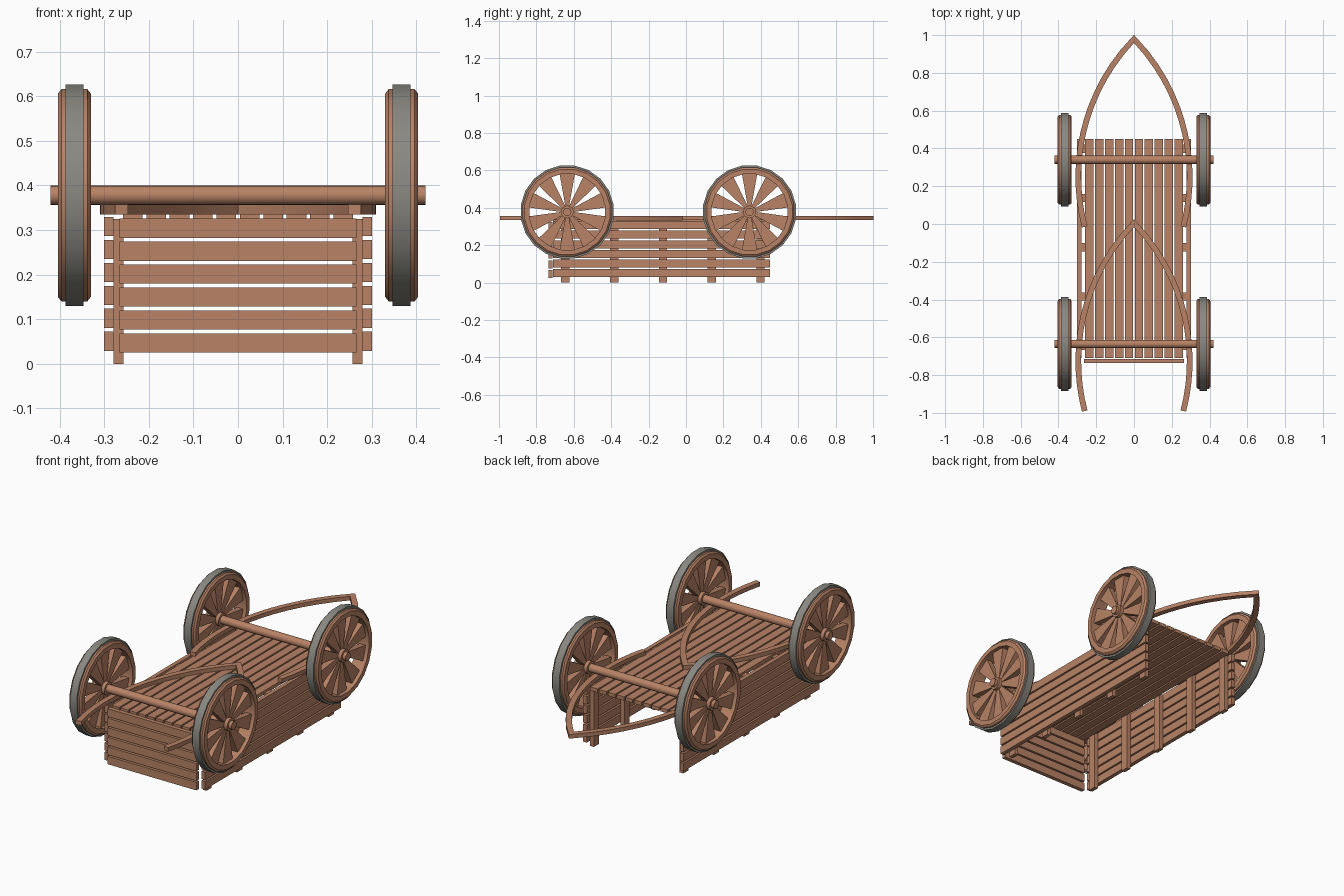
import bpy, bmesh, math
from mathutils import Vector, Matrix

cube = bpy.data.objects.get("Cube")
if cube:
    bpy.data.objects.remove(cube, do_unlink=True)


def material(name, rgb):
    m = bpy.data.materials.new(name)
    m.use_nodes = True
    m.diffuse_color = (*rgb, 1)
    m.node_tree.nodes["Principled BSDF"].inputs["Base Color"].default_value = (*rgb, 1)
    return m


WOOD = material("warm wood", (0.48, 0.225, 0.132))
IRON = material("grey tyre", (0.25, 0.245, 0.22))


def finish(bm, name, mat, smooth=False):
    bmesh.ops.recalc_face_normals(bm, faces=bm.faces)
    mesh = bpy.data.meshes.new(name)
    bm.to_mesh(mesh)
    bm.free()
    mesh.materials.append(mat)
    ob = bpy.data.objects.new(name, mesh)
    bpy.context.collection.objects.link(ob)
    if smooth:
        bpy.ops.object.select_all(action="DESELECT")
        ob.select_set(True)
        bpy.context.view_layer.objects.active = ob
        bpy.ops.object.shade_smooth_by_angle(angle=math.radians(35))
    return ob


def box(name, lo, hi):
    lo, hi = Vector(lo), Vector(hi)
    bm = bmesh.new()
    place = Matrix.Translation((lo + hi) / 2) @ Matrix.Diagonal((*(hi - lo), 1))
    bmesh.ops.create_cube(bm, size=1, matrix=place)
    return finish(bm, name, WOOD)


def revolve(bm, profile, centre, sides):
    """Spin a closed (x, radius) profile around the x axis."""
    rings = []
    for i in range(sides):
        a = math.tau * (i + 0.5) / sides
        rings.append([bm.verts.new(centre + Vector((x, r * math.cos(a), r * math.sin(a))))
                      for x, r in profile])
    n = len(profile)
    for i in range(sides):
        p, q = rings[i], rings[(i + 1) % sides]
        for j in range(n):
            k = (j + 1) % n
            bm.faces.new((p[j], p[k], q[k], q[j]))


def rod(name, centre, radius, half, sides=16):
    bm = bmesh.new()
    turn = Matrix.Translation(centre) @ Matrix.Rotation(math.pi / 2, 4, "Y")
    bmesh.ops.create_cone(bm, cap_ends=True, segments=sides, radius1=radius,
                          radius2=radius, depth=2 * half, matrix=turn)
    return finish(bm, name, WOOD, True)


def wheel(label, centre):
    # Chamfered wooden rim
    bm = bmesh.new()
    revolve(bm, [(-0.037, 0.205), (-0.037, 0.231), (-0.029, 0.241),
                 (0.029, 0.241), (0.037, 0.231), (0.037, 0.205)], centre, 20)
    finish(bm, label + "_rim", WOOD, True)
    # Tyre band
    bm = bmesh.new()
    revolve(bm, [(-0.02, 0.236), (-0.02, 0.251), (0.02, 0.251), (0.02, 0.236)], centre, 20)
    finish(bm, label + "_tyre", IRON, True)
    # Flared spokes
    bm = bmesh.new()
    count = 10
    for i in range(count):
        a = math.tau * i / count
        out = Vector((0, math.sin(a), math.cos(a)))
        side = Vector((0, math.cos(a), -math.sin(a)))
        rows = []
        for x in (-0.017, 0.017):
            rows.append([bm.verts.new(centre + Vector((x, 0, 0)) + out * r + side * w)
                         for r, w in ((0.025, -0.009), (0.21, -0.042),
                                      (0.21, 0.042), (0.025, 0.009))])
        bm.faces.new(rows[0])
        bm.faces.new(rows[1])
        for j in range(4):
            k = (j + 1) % 4
            bm.faces.new((rows[0][j], rows[0][k], rows[1][k], rows[1][j]))
    finish(bm, label + "_spokes", WOOD)
    rod(label + "_hub", centre, 0.034, 0.036)


def bow(name, shift):
    """Pointed arch of bent timber lying flat, mitred at the tip."""
    radius, widest, mid, half = 1.05, 0.295, 0.25, 0.015
    start, tip, steps = -0.015, 0.98, 14
    right = []
    for i in range(steps):
        y = start + (tip - start) * i / steps
        run = math.sqrt(radius ** 2 - (y - mid) ** 2)
        right.append((Vector((widest - radius + run, y)),
                      Vector((run, y - mid)) / radius * half))
    path = right + [(Vector((0, tip)), Vector((0, half * math.sqrt(2))))]
    path += [(Vector((-p.x, p.y)), Vector((-n.x, n.y))) for p, n in reversed(right)]
    bm = bmesh.new()
    rings = []
    for p, n in path:
        rings.append([bm.verts.new((q.x, q.y + shift, z)) for q, z in
                      ((p - n, 0.335), (p + n, 0.335), (p + n, 0.357), (p - n, 0.357))])
    for a, b in zip(rings, rings[1:]):
        for j in range(4):
            k = (j + 1) % 4
            bm.faces.new((a[j], a[k], b[k], b[j]))
    bm.faces.new(rings[0])
    bm.faces.new(rings[-1])
    finish(bm, name, WOOD, True)


# Axles, wheels and bows
for end, y in (("front", -0.635), ("back", 0.34)):
    rod(end + "_axle", Vector((0, y, 0.378)), 0.022, 0.42)
    for hand, s in (("left", 1), ("right", -1)):
        wheel(f"{end}_{hand}_wheel", Vector((s * 0.367, y, 0.378)))
bow("back_bow", 0)
bow("front_bow", -0.975)

# Floor planks
for i in range(10):
    x = (i - 4.5) * 0.0525
    box(f"floor_plank_{i + 1}", (x - 0.022, -0.71, 0.316), (x + 0.022, 0.45, 0.336))

# Side and front slats
for i in range(6):
    z = 0.029 + i * 0.0515
    box(f"front_slat_{i + 1}", (-0.266, -0.736, z - 0.004), (0.266, -0.714, z + 0.039))
    for hand, s in (("left", 1), ("right", -1)):
        xs = sorted((s * 0.279, s * 0.301))
        box(f"{hand}_slat_{i + 1}", (xs[0], -0.71, z), (xs[1], 0.45, z + 0.043))

# Upright posts
for i in range(5):
    y = -0.645 + i * 0.261
    for hand, s in (("left", 1), ("right", -1)):
        xs = sorted((s * 0.257, s * 0.279))
        box(f"{hand}_post_{i + 1}", (xs[0], y - 0.022, 0), (xs[1], y + 0.022, 0.325))
